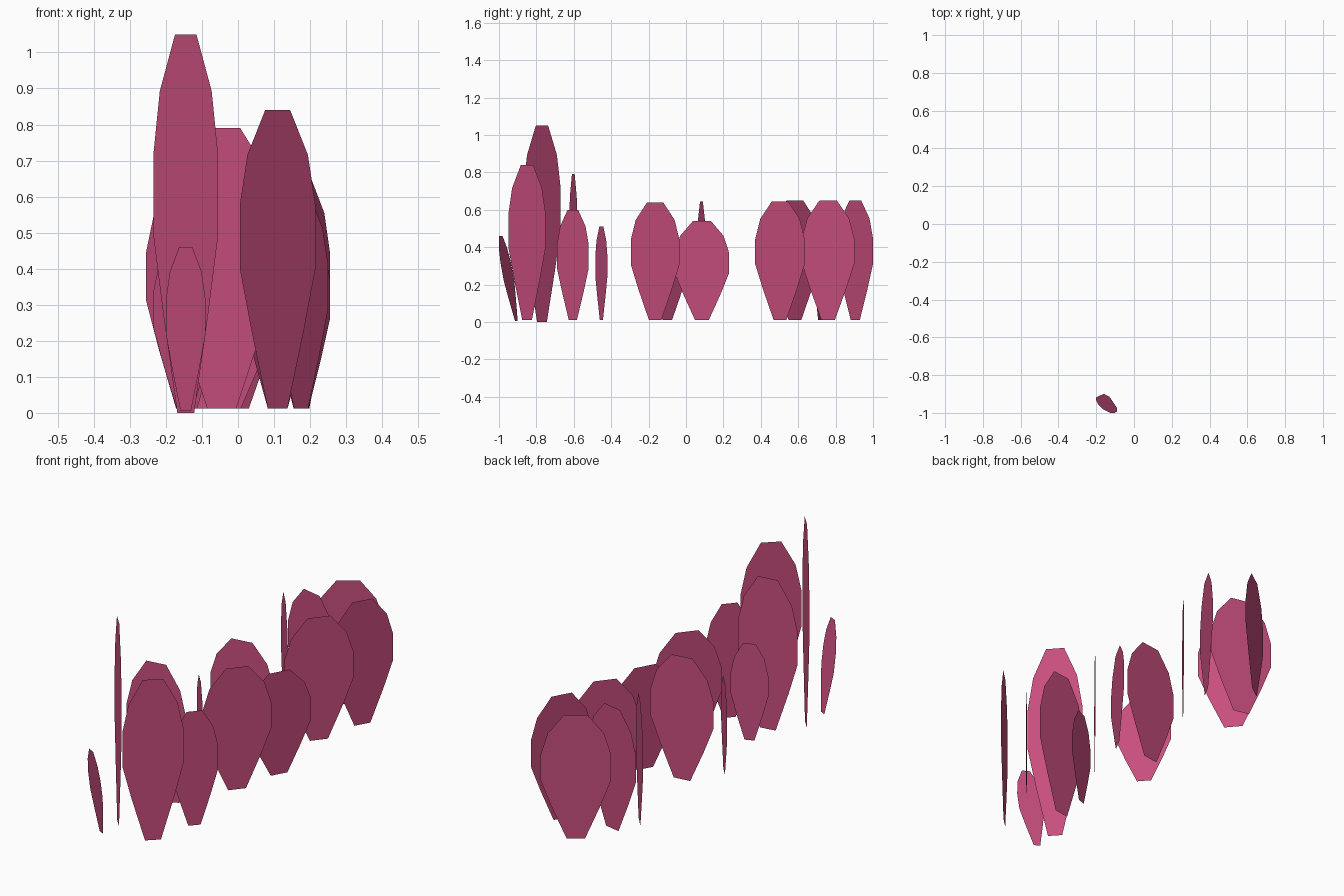
import bpy
from mathutils import Vector

if "Cube" in bpy.data.objects:
    bpy.data.objects.remove(bpy.data.objects["Cube"])

pink = bpy.data.materials.new("plum pink")
pink.diffuse_color = (0.58, 0.076, 0.209, 1)
pink.use_nodes = True
pink.node_tree.nodes["Principled BSDF"].inputs["Base Color"].default_value = pink.diffuse_color

# half outline of one blade: (half-width fraction, height fraction)
HALF = [(0.26, 0), (0.69, 0.26), (1, 0.47), (1, 0.68), (0.8, 0.85), (0.33, 1)]


def blade(name, a, b, z0, z1, lean=0.0):
    """Flat upright blade whose widest line runs from a to b (x, y)."""
    a, b = Vector((*a, 0)), Vector((*b, 0))
    mid, half = (a + b) / 2, (b - a) / 2
    outline = HALF + [(-w, t) for w, t in reversed(HALF)]
    verts = [mid + half * w + Vector((0, lean * t, z0 + (z1 - z0) * t))
             for w, t in outline]
    mesh = bpy.data.meshes.new(name)
    mesh.from_pydata(verts, [], [list(range(len(verts)))])
    mesh.materials.append(pink)
    obj = bpy.data.objects.new(name, mesh)
    bpy.context.collection.objects.link(obj)


# back cluster
back = [((-0.14, 0.81), (0.13, 1.0), 0.65), ((-0.24, 0.75), (0.08, 0.68), 0.64),
        ((-0.255, 0.715), (-0.03, 0.45), 0.65), ((0.10, 0.62), (0.255, 0.90), 0.65),
        ((0.005, 0.37), (0.215, 0.635), 0.645)]
# middle cluster
middle = [((-0.20, 0.06), (0.13, 0.105), 0.645), ((-0.235, 0.0), (-0.06, -0.20), 0.49),
          ((0.095, -0.04 - 0.02), (0.255, 0.23), 0.54), ((0.005, -0.295), (0.215, -0.035), 0.64)]
# front cluster
front = [((-0.13, -0.485), (0.04, -0.42), 0.51), ((-0.20, -0.625), (0.11, -0.58), 0.79),
         ((-0.235, -0.67), (-0.055, -0.87), 1.05), ((0.10, -0.69), (0.25, -0.52), 0.60),
         ((0.005, -0.95), (0.215, -0.75), 0.84)]

for label, cluster in (("back", back), ("middle", middle), ("front", front)):
    for i, (a, b, top) in enumerate(cluster, 1):
        blade(f"{label}_leaf_{i}", a, b, 0 if top > 1 else 0.012, top)

# small leaf leaning forward
blade("leaning_leaf", (-0.2, -0.879), (-0.09, -0.935), 0.005, 0.46, lean=-0.083)
